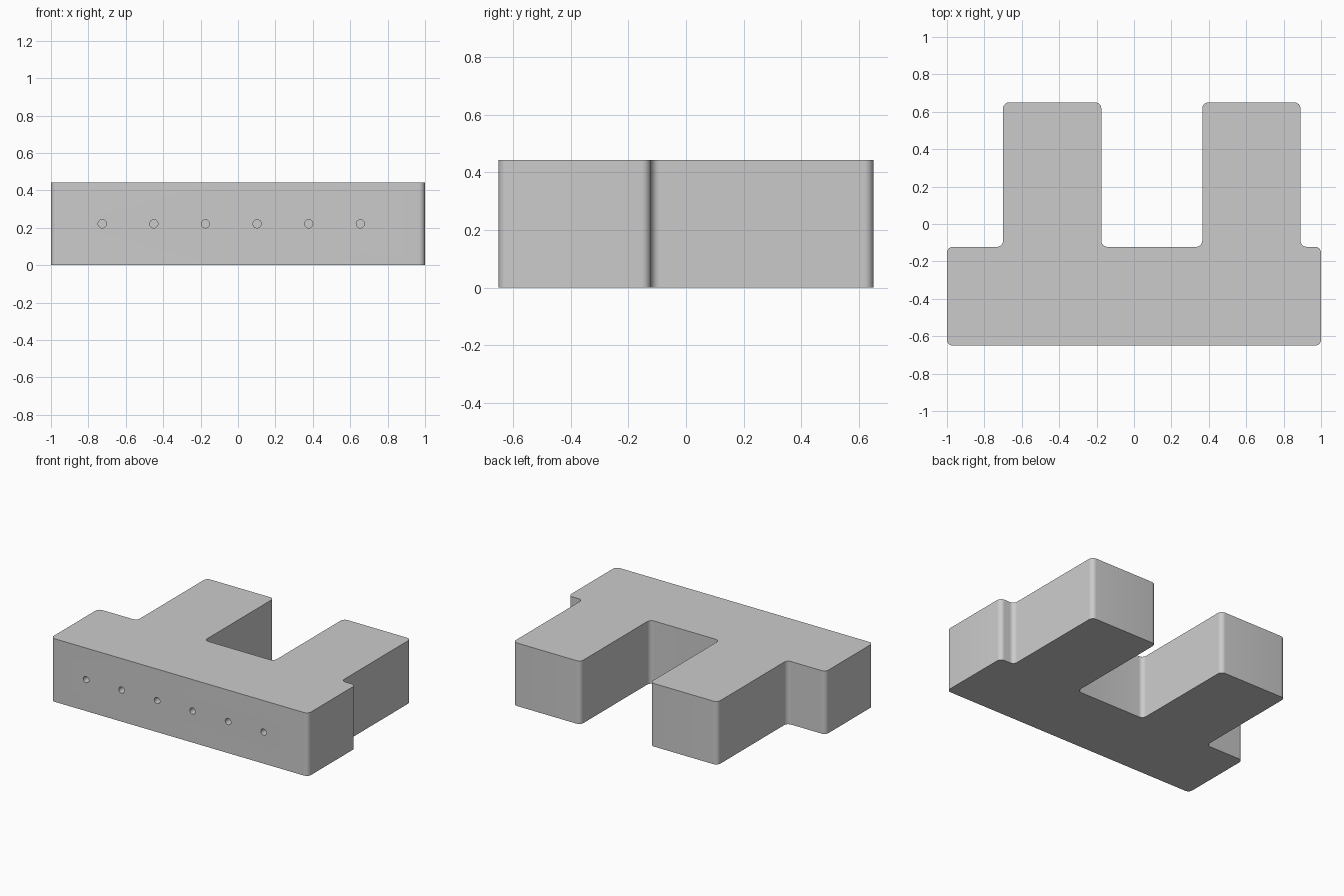
import bpy, bmesh, math
from mathutils import Matrix, Vector

if "Cube" in bpy.data.objects:
    bpy.data.objects.remove(bpy.data.objects["Cube"])

HEIGHT, RADIUS, STEPS = 0.443, 0.032, 8

grey = bpy.data.materials.new("plain grey")
grey.diffuse_color = (0.6, 0.6, 0.6, 1)
grey.use_nodes = True
grey.node_tree.nodes["Principled BSDF"].inputs["Base Color"].default_value = grey.diffuse_color

# Outline of the bar with two arms, counter-clockwise from above
outline = [(-1, -.65), (1, -.65), (1, -.122), (.89, -.122), (.89, .65), (.365, .65),
           (.365, -.122), (-.175, -.122), (-.175, .65), (-.70, .65), (-.70, -.122), (-1, -.122)]


def rounded(points):
    """Replace every right-angled corner with an arc."""
    result = []
    for i, p in enumerate(points):
        p = Vector(p)
        a = (Vector(points[i - 1]) - p).normalized() * RADIUS
        b = (Vector(points[(i + 1) % len(points)]) - p).normalized() * RADIUS
        for k in range(STEPS + 1):
            t = math.pi / 2 * k / STEPS
            result.append(p + a * (1 - math.sin(t)) + b * (1 - math.cos(t)))
    return result


def make_object(name, bm):
    bmesh.ops.recalc_face_normals(bm, faces=bm.faces)
    mesh = bpy.data.meshes.new(name)
    bm.to_mesh(mesh)
    bm.free()
    mesh.materials.append(grey)
    obj = bpy.data.objects.new(name, mesh)
    bpy.context.collection.objects.link(obj)
    return obj


# Extruded block
bm = bmesh.new()
base = bm.faces.new([bm.verts.new((p.x, p.y, 0)) for p in rounded(outline)])
top = bmesh.ops.extrude_face_region(bm, geom=[base], use_keep_orig=True)["geom"]
bmesh.ops.translate(bm, vec=(0, 0, HEIGHT),
                    verts=[v for v in top if isinstance(v, bmesh.types.BMVert)])
block = make_object("forked_block", bm)

# Row of blind holes drilled into the front
bm = bmesh.new()
for i in range(6):
    place = Matrix.Translation((-.726 + .276 * i, -.65, HEIGHT / 2))
    bmesh.ops.create_cone(bm, cap_ends=True, segments=24, radius1=.022, radius2=.022,
                          depth=.2, matrix=place @ Matrix.Rotation(math.pi / 2, 4, 'X'))
drill = make_object("hole_cutter", bm)
drill.hide_render = True

cut = block.modifiers.new("front_holes", 'BOOLEAN')
cut.operation = 'DIFFERENCE'
cut.solver = 'EXACT'
cut.object = drill

# Apply the cut, then smooth the rounded corners and holes
bpy.context.view_layer.objects.active = block
block.select_set(True)
bpy.ops.object.modifier_apply(modifier=cut.name)
bpy.data.objects.remove(drill)
bpy.ops.object.shade_smooth_by_angle(angle=math.radians(30))
